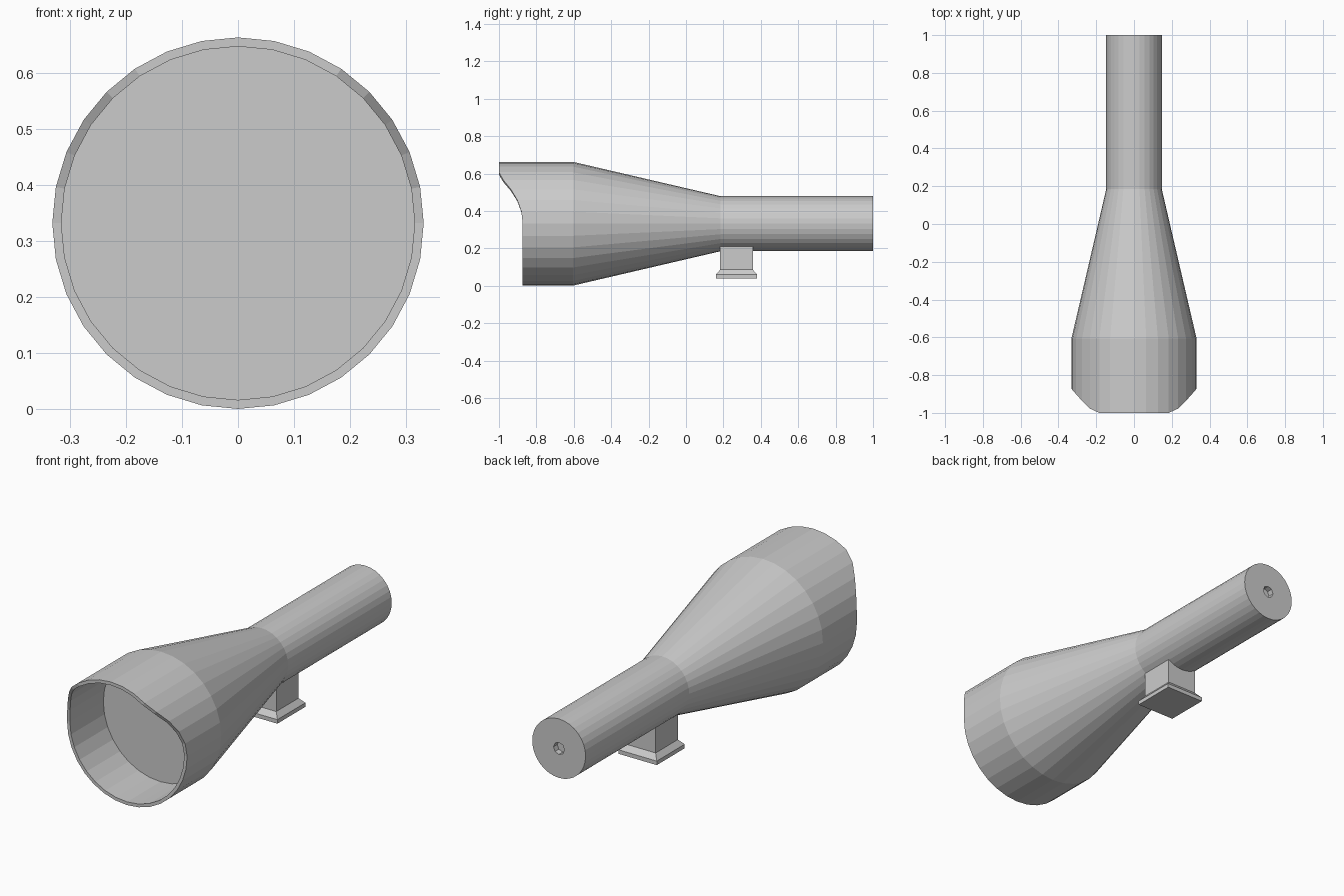
import bpy, bmesh
from math import sin, cos, pi

if "Cube" in bpy.data.objects:
    bpy.data.objects.remove(bpy.data.objects["Cube"])

N = 32            # sides of the turned body
AXIS_Z = 0.332    # height of the long axis


def add_object(name, bm):
    bmesh.ops.recalc_face_normals(bm, faces=bm.faces[:])
    mesh = bpy.data.meshes.new(name)
    bm.to_mesh(mesh)
    bm.free()
    obj = bpy.data.objects.new(name, mesh)
    bpy.context.collection.objects.link(obj)
    return obj


def ring(bm, r, y, sides=N):
    """Ring around the y axis; y is a number or a function of the vertex index."""
    verts = []
    for i in range(sides):
        a = 2 * pi * i / sides
        yy = y(i) if callable(y) else y
        verts.append(bm.verts.new((r * sin(a), yy, AXIS_Z + r * cos(a))))
    return verts


def bridge(bm, a, b):
    n, step = len(b), len(a) // len(b)
    for i in range(n):
        outer = [a[(i * step + k) % len(a)] for k in range(step + 1)]
        bm.faces.new(outer + [b[(i + 1) % n], b[i]])


# Hood edge: projects at the top, sweeps back towards the sides
SWEEP = [-1, -1, -1, -1, -0.977, -0.936, -0.902, -0.88]


def hood(i):
    k = min(i, N - i)
    return SWEEP[k] if k < len(SWEEP) else -0.873


# Torch body: lens, hood, tapered head, handle and rear recess
bm = bmesh.new()
rings = [
    ring(bm, 0.315, -0.61),
    ring(bm, 0.315, hood),
    ring(bm, 0.331, hood),
    ring(bm, 0.331, -0.605),
    ring(bm, 0.147, 0.185),
    ring(bm, 0.147, 1.0),
    ring(bm, 0.03, 1.0, 8),
    ring(bm, 0.03, 0.97, 8),
]
for a, b in zip(rings, rings[1:]):
    bridge(bm, a, b)
bm.faces.new(rings[0])
bm.faces.new(rings[-1])
add_object("torch_body", bm)

# Mount: square neck on a chamfered foot (half x, half y, z)
bm = bmesh.new()
levels = []
for hx, hy, z in [(0.105, 0.11, 0.04), (0.105, 0.11, 0.06),
                  (0.083, 0.0875, 0.086), (0.083, 0.0875, 0.23)]:
    levels.append([bm.verts.new((sx * hx, 0.27 + sy * hy, z))
                   for sx, sy in [(-1, -1), (1, -1), (1, 1), (-1, 1)]])
for a, b in zip(levels, levels[1:]):
    bridge(bm, a, b)
bm.faces.new(levels[0])
bm.faces.new(levels[-1])
add_object("mount_foot", bm)
